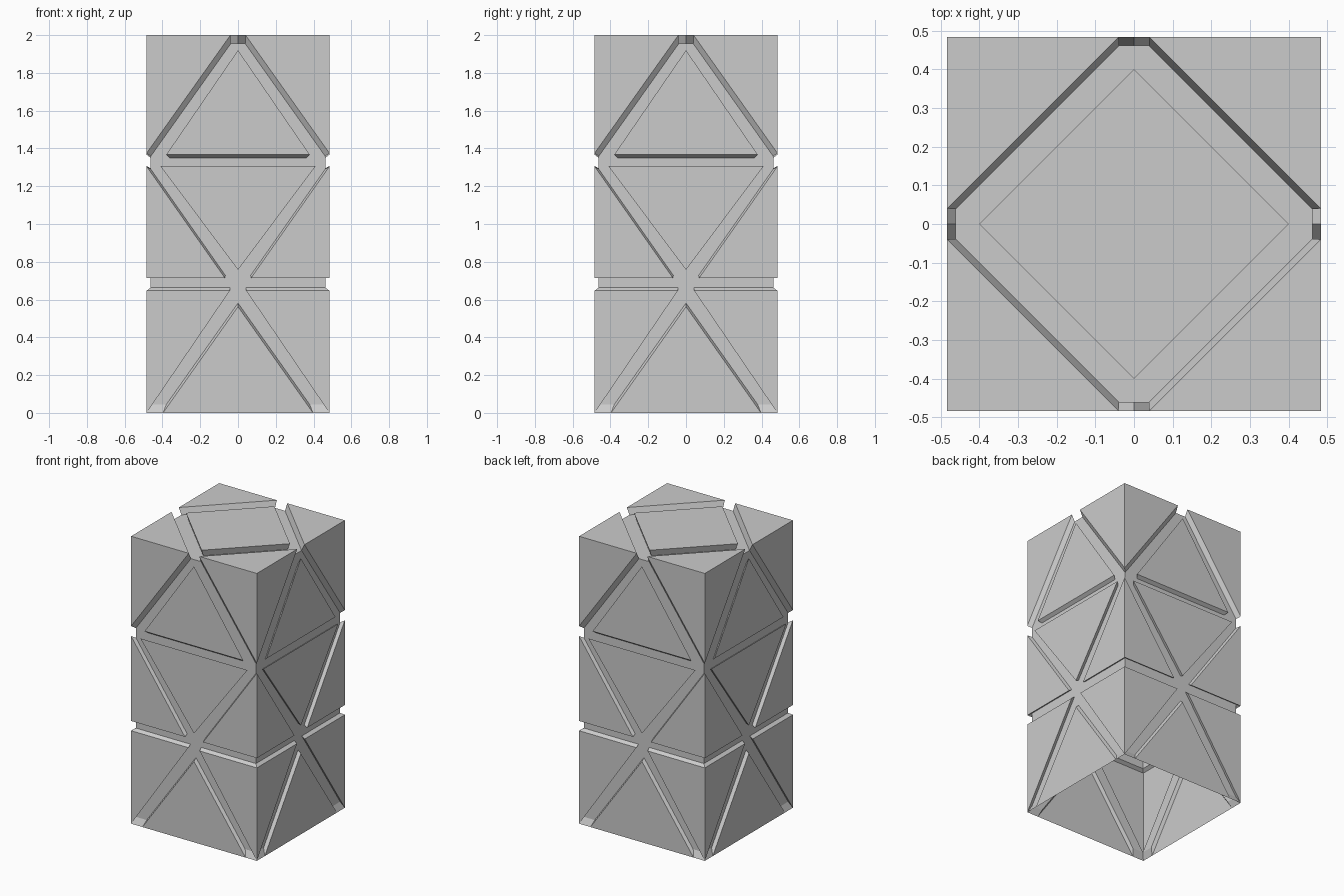
import bpy, bmesh, math
from mathutils import Vector, Matrix

if "Cube" in bpy.data.objects:
    bpy.data.objects.remove(bpy.data.objects["Cube"])

W = 0.484                      # half width
CENTRE = Vector((0, 0, 1))     # grooves sink towards this point
SINK = 0.955


def mirror(poly):
    return [(-u, v) for u, v in poly]


# Outline points on one side wall (u across, z up), right half
A, B = (0, 1.92), (0.38, 1.367)                       # upper triangle
C1, C2 = (0.04, 2), (W, 1.375)                        # top corner panel
D, E = (0.412, 1.308), (0, 0.757)                     # middle triangle
F, G, H = (W, 1.305), (0.07, 0.715), (W, 0.715)       # middle corner panel
I, J, K = (W, 0.647), (0.043, 0.647), (W, 0.0)        # lower corner panel
L, M = (0, 0.562), (0.397, 0)                         # lower triangle
b, c1, d, g, j, m = mirror([B, C1, D, G, J, M])

half_panels = [[C1, C2, (W, 2)], [F, G, H], [I, J, K]]
side_panels = [[A, B, b], [D, d, E], [L, M, m]]
side_panels += half_panels + [mirror(p) for p in half_panels]

half_grooves = [[A, C1, C2, B], [C2, F, D, B], [D, F, G, E], [G, H, I, J], [J, K, M, L]]
side_grooves = [[c1, C1, A], [b, B, D, d], [E, G, J, L, j, g]]
side_grooves += half_grooves + [mirror(p) for p in half_grooves]

panels, grooves = [], []
Q = 0.4                                               # roof diamond half size
panels.append([Vector((x, y, 2)) for x, y in [(Q, 0), (0, Q), (-Q, 0), (0, -Q)]])
for k in range(4):
    rot = Matrix.Rotation(k * math.pi / 2, 3, 'Z')
    # Wall
    for src, dst in ((side_panels, panels), (side_grooves, grooves)):
        for poly in src:
            dst.append([rot @ Vector((u, -W, z)) for u, z in poly])
    # Roof corner panel and roof grooves
    panels.append([rot @ Vector((x, y, 2)) for x, y in [(0.04, W), (W, W), (W, 0.04)]])
    for poly in ([(Q, 0), (W, 0.04), (0.04, W), (0, Q)], [(Q, 0), (W, -0.04), (W, 0.04)]):
        grooves.append([rot @ Vector((x, y, 2)) for x, y in poly])


def sunk(p):
    return CENTRE + (p - CENTRE) * SINK


def key(p):
    return tuple(round(c, 4) + 0.0 for c in p)


# Groove walls: every outline edge used by only one groove piece
edges = {}
for poly in grooves:
    for p, q in zip(poly, poly[1:] + poly[:1]):
        edges.setdefault(frozenset((key(p), key(q))), []).append((p, q))
walls = [[p, q, sunk(q), sunk(p)] for (p, q), *rest in edges.values() if not rest]

bm = bmesh.new()
for poly in panels + walls + [[sunk(p) for p in poly] for poly in grooves]:
    bm.faces.new([bm.verts.new(p) for p in poly])
bmesh.ops.remove_doubles(bm, verts=bm.verts, dist=0.0005)
bmesh.ops.recalc_face_normals(bm, faces=bm.faces)
# Make sure the open shell faces outwards
roof = max(bm.faces, key=lambda f: f.calc_center_median().z)
if roof.normal.z < 0:
    bmesh.ops.reverse_faces(bm, faces=bm.faces)

mesh = bpy.data.meshes.new("panelled_tower")
bm.to_mesh(mesh)
bm.free()
bpy.context.collection.objects.link(bpy.data.objects.new("panelled_tower", mesh))
